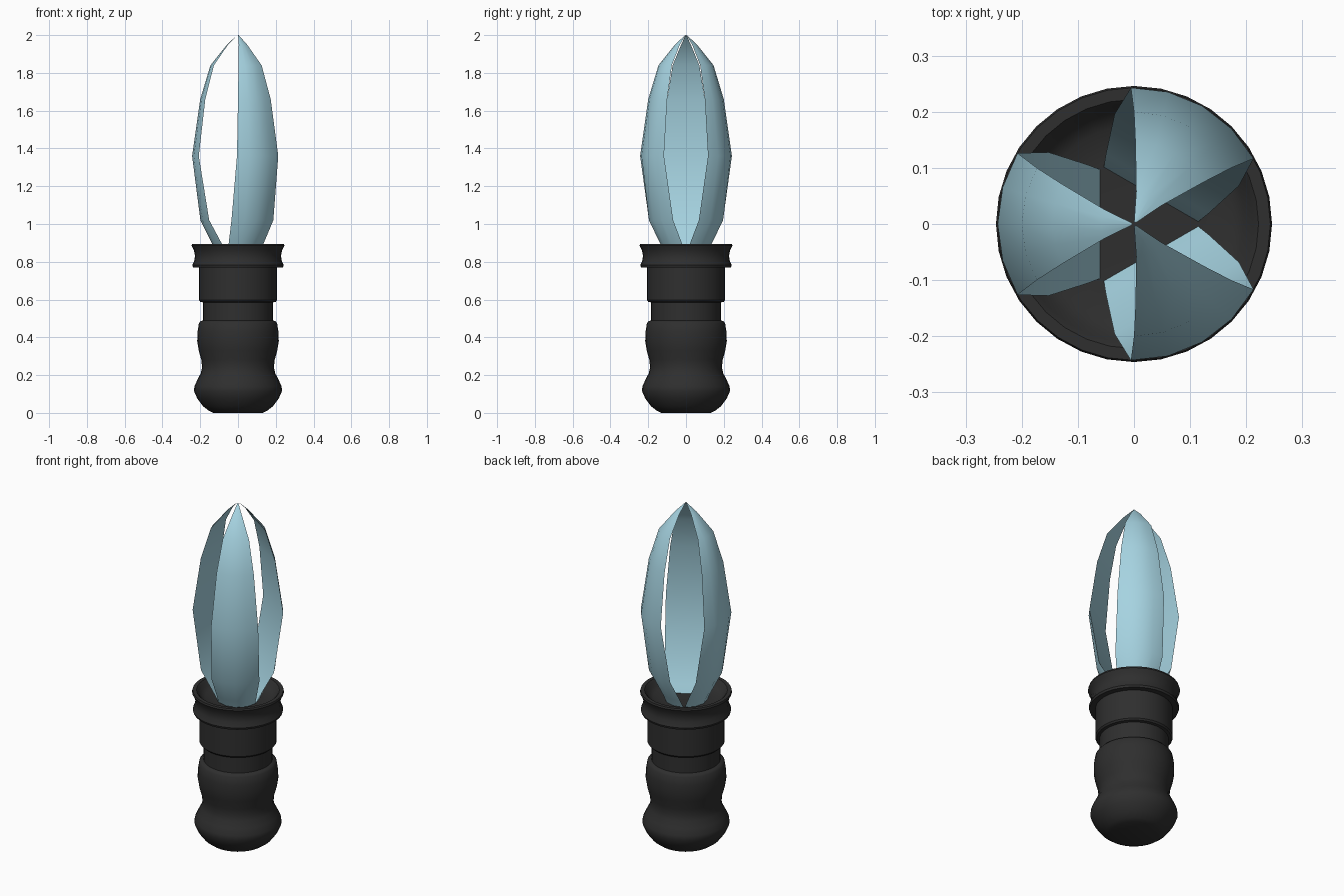
import bpy, bmesh, math

if "Cube" in bpy.data.objects:
    bpy.data.objects.remove(bpy.data.objects["Cube"])


def material(name, rgb):
    m = bpy.data.materials.new(name)
    m.diffuse_color = (*rgb, 1.0)
    m.use_nodes = True
    m.node_tree.nodes["Principled BSDF"].inputs["Base Color"].default_value = m.diffuse_color
    return m


def finish(name, bm, mat, angle):
    bmesh.ops.recalc_face_normals(bm, faces=bm.faces)
    me = bpy.data.meshes.new(name)
    bm.to_mesh(me)
    bm.free()
    me.materials.append(mat)
    ob = bpy.data.objects.new(name, me)
    bpy.context.collection.objects.link(ob)
    bpy.ops.object.select_all(action='DESELECT')
    ob.select_set(True)
    bpy.context.view_layer.objects.active = ob
    bpy.ops.object.shade_smooth_by_angle(angle=math.radians(angle))
    return ob


def lathe(name, profile, mat, sides=32):
    # Revolve (radius, height) points; both ends are capped
    bm = bmesh.new()
    rings = []
    for r, z in profile:
        rings.append([bm.verts.new((r * math.cos(2 * math.pi * i / sides),
                                    r * math.sin(2 * math.pi * i / sides), z))
                      for i in range(sides)])
    for a, b in zip(rings, rings[1:]):
        for i in range(sides):
            j = (i + 1) % sides
            bm.faces.new((a[i], a[j], b[j], b[i]))
    bm.faces.new(rings[0])
    bm.faces.new(rings[-1])
    return finish(name, bm, mat, 35)


def blade(name, centre, rows, mat, steps=4):
    # Curved outer face with a flat inner face, tapering to the tip
    bm = bmesh.new()
    rings = []
    for z, r, half in rows:
        ring = []
        for i in range(steps + 1):
            a = math.radians(centre + half * (2 * i / steps - 1))
            ring.append(bm.verts.new((r * math.cos(a), r * math.sin(a), z)))
        rings.append(ring)
    n = steps + 1
    for a, b in zip(rings, rings[1:]):
        for i in range(n):
            j = (i + 1) % n
            bm.faces.new((a[i], a[j], b[j], b[i]))
    bm.faces.new(rings[0])
    bm.faces.new(rings[-1])
    return finish(name, bm, mat, 32)


black = material("black rubber", (0.028, 0.028, 0.028))
blue = material("pale blue", (0.38, 0.65, 0.75))

# Contoured grip, neck and sleeve
lathe("grip", [
    (0.13, 0.0), (0.155, 0.012), (0.185, 0.035), (0.215, 0.075),
    (0.233, 0.115), (0.231, 0.14), (0.215, 0.175), (0.197, 0.21),
    (0.19, 0.24), (0.194, 0.28), (0.208, 0.33), (0.216, 0.38),
    (0.214, 0.43), (0.207, 0.475), (0.198, 0.485), (0.185, 0.49),
    (0.185, 0.585), (0.2, 0.588), (0.207, 0.597), (0.207, 0.78)], black)

# Flared collar with a dished top
lathe("collar", [
    (0.19, 0.77), (0.238, 0.77), (0.242, 0.782), (0.23, 0.81),
    (0.228, 0.835), (0.234, 0.862), (0.246, 0.885), (0.243, 0.895),
    (0.222, 0.895), (0.212, 0.885), (0.2, 0.865), (0.175, 0.85),
    (0.12, 0.845)], black)

# Three blades meeting at the tip: height, radius, half angle
rows = [(0.838, 0.112, 59), (0.89, 0.134, 52), (1.02, 0.199, 40),
        (1.36, 0.243, 31.3), (1.66, 0.2, 30), (1.84, 0.146, 29),
        (1.95, 0.058, 26), (2.0, 0.004, 26)]
for label, centre in (("left", 180), ("back", 60), ("front", -60)):
    blade(label + "_blade", centre, rows, blue)
